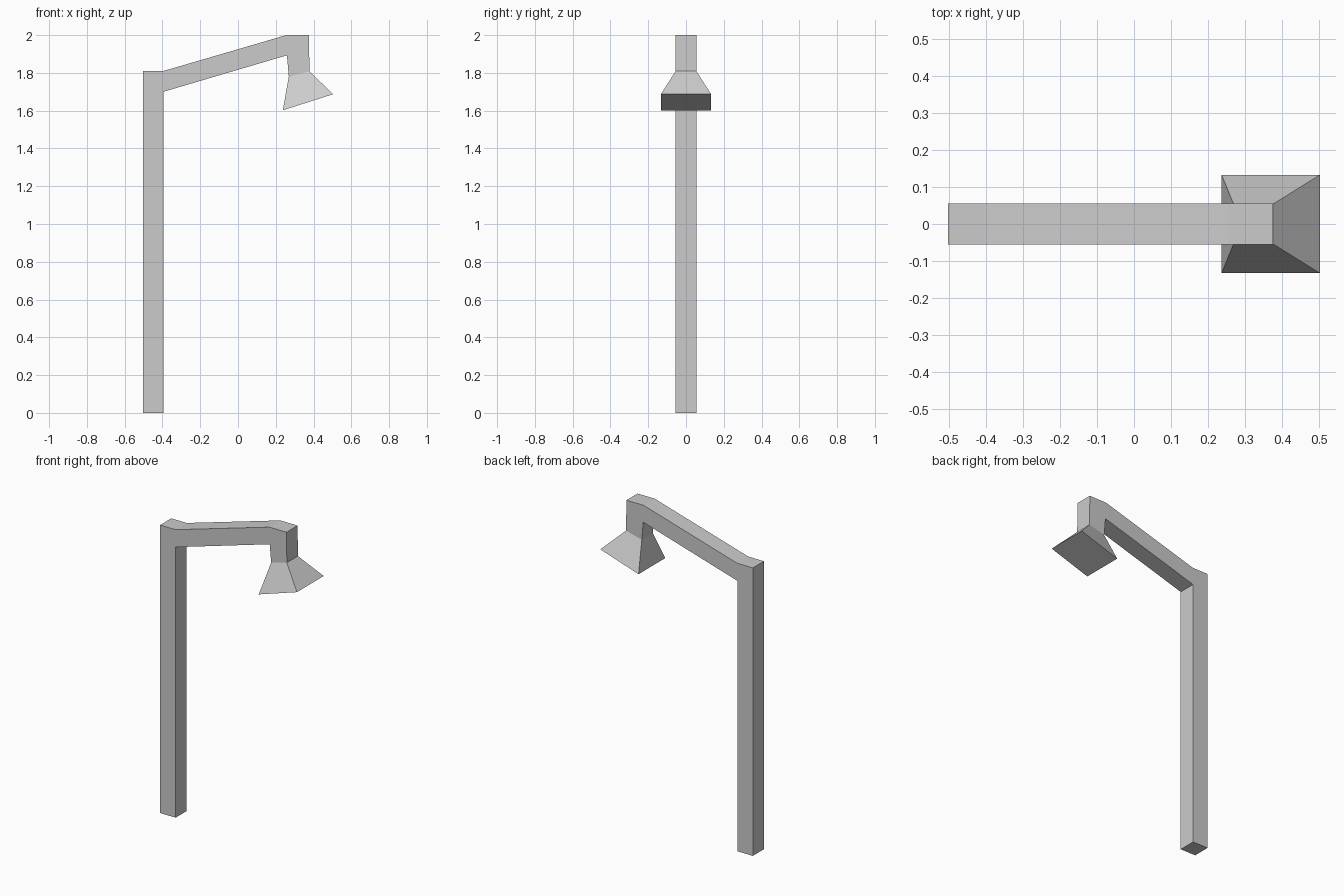
import bpy, bmesh
from mathutils import Vector

if "Cube" in bpy.data.objects:
    bpy.data.objects.remove(bpy.data.objects["Cube"])

HALF = 0.055      # half thickness of post and arm
SHADE_HALF = 0.133  # half width of the lamp shade mouth

# Side profile (x, z) of post, arm and neck; the 6th edge is the neck opening
profile = [(-0.503, 0), (-0.503, 1.81), (-0.395, 1.81), (0.256, 2.0), (0.376, 2.0),
           (0.378, 1.809), (0.269, 1.78), (0.259, 1.893), (-0.395, 1.70), (-0.395, 0)]
NECK_EDGE = 5

bm = bmesh.new()

# Post, arm and neck: profile extruded across y
front = [bm.verts.new((x, -HALF, z)) for x, z in profile]
back = [bm.verts.new((x, HALF, z)) for x, z in profile]
bm.faces.new(front)
bm.faces.new(back[::-1])
walls = []
for i in range(len(profile)):
    j = (i + 1) % len(profile)
    walls.append(bm.faces.new((front[i], back[i], back[j], front[j])))

# Lamp shade: flare the neck end out into a tilted, closed mouth
neck = walls[NECK_EDGE]
mouth = bmesh.ops.extrude_discrete_faces(bm, faces=[neck])["faces"][0]
for v in mouth.verts:
    side = 1 if v.co.y > 0 else -1
    x, z = (0.503, 1.687) if v.co.x > 0.32 else (0.237, 1.602)
    v.co = Vector((x, side * SHADE_HALF, z))

bmesh.ops.recalc_face_normals(bm, faces=bm.faces[:])
mesh = bpy.data.meshes.new("street_lamp")
bm.to_mesh(mesh)
bm.free()
lamp = bpy.data.objects.new("street_lamp", mesh)
bpy.context.collection.objects.link(lamp)
